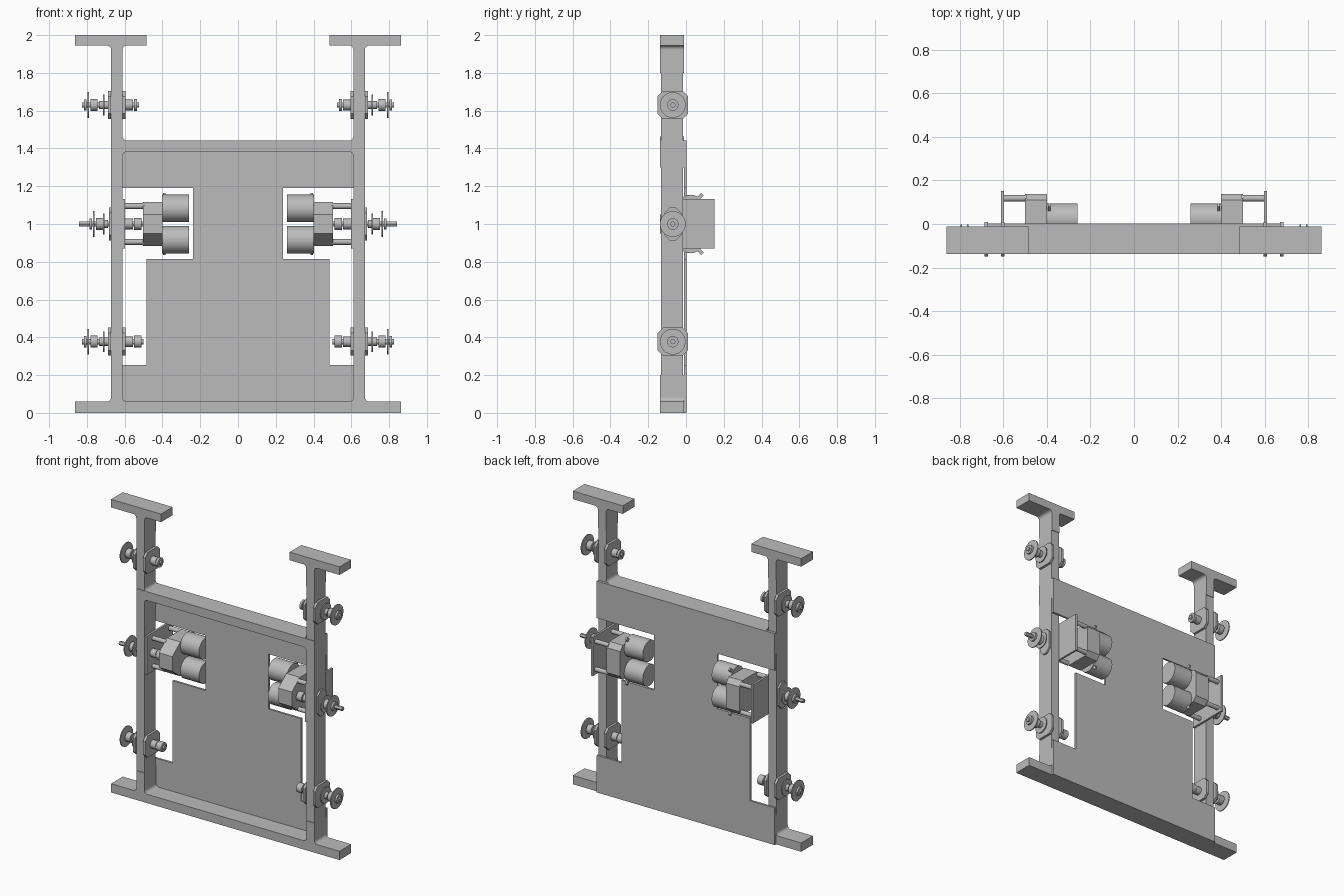
import bpy, bmesh, math
from mathutils import Matrix, Vector

if "Cube" in bpy.data.objects:
    bpy.data.objects.remove(bpy.data.objects["Cube"])

metal = bpy.data.materials.new("brushed_grey")
metal.use_nodes = True
GREY = (0.5, 0.5, 0.5, 1)
metal.diffuse_color = GREY
metal.node_tree.nodes["Principled BSDF"].inputs["Base Color"].default_value = GREY

AXLE_Y = -0.07
FRONT, BACK = -0.137, -0.011


def finish(name, bm, smooth=False):
    bmesh.ops.recalc_face_normals(bm, faces=bm.faces)
    mesh = bpy.data.meshes.new(name)
    bm.to_mesh(mesh)
    bm.free()
    mesh.materials.append(metal)
    ob = bpy.data.objects.new(name, mesh)
    bpy.context.collection.objects.link(ob)
    if smooth:
        bpy.ops.object.select_all(action='DESELECT')
        ob.select_set(True)
        bpy.context.view_layer.objects.active = ob
        bpy.ops.object.shade_smooth_by_angle(angle=math.radians(35))
    return ob


def prism(bm, pts, a, b, axis):
    """Extrude a profile: axis 'y' takes (x, z) points, axis 'x' takes (y, z)."""
    put = (lambda p, d: (p[0], d, p[1])) if axis == 'y' else (lambda p, d: (d, p[0], p[1]))
    face = bm.faces.new([bm.verts.new(put(p, a)) for p in pts])
    move = Vector(put((0, 0), b - a))
    ext = bmesh.ops.extrude_face_region(bm, geom=[face])
    bmesh.ops.translate(bm, vec=move, verts=[v for v in ext['geom'] if isinstance(v, bmesh.types.BMVert)])


def box(bm, x, y, z):
    prism(bm, [(x[0], z[0]), (x[1], z[0]), (x[1], z[1]), (x[0], z[1])], y[0], y[1], 'y')


def rod(bm, x0, x1, r, y, z, seg=28):
    mat = Matrix.Translation(((x0 + x1) / 2, y, z)) @ Matrix.Rotation(math.pi / 2, 4, 'Y')
    bmesh.ops.create_cone(bm, cap_ends=True, segments=seg, radius1=r, radius2=r,
                          depth=abs(x1 - x0), matrix=mat)


def fillet(bm, x, z, sx, sz, r=0.022):
    """Concave corner filler at (x, z), opening towards (sx, sz)."""
    arc = [(x + sx * r * (1 - math.sin(t)), z + sz * r * (1 - math.cos(t)))
           for t in (i * math.pi / 12 for i in range(7))]
    prism(bm, [(x, z)] + arc, FRONT, BACK, 'y')


def chamfered(hy, hz, c, y, z):
    """Rectangle profile with cut corners."""
    return [(y + sy * (hy - dy), z + sz * (hz - dz)) for sy, sz, dy, dz in (
        (1, 1, 0, c), (1, 1, c, 0), (-1, 1, c, 0), (-1, 1, 0, c),
        (-1, -1, 0, c), (-1, -1, c, 0), (1, -1, c, 0), (1, -1, 0, c))]


# Cross members
bm = bmesh.new()
box(bm, (-0.862, 0.862), (FRONT, BACK), (0, 0.06))
finish("bottom_bar", bm)
bm = bmesh.new()
box(bm, (-0.611, 0.611), (FRONT, BACK), (1.382, 1.442))
finish("upper_cross_bar", bm)

# Back panel with open side notches
half = [(0.672, 0), (0.672, 0.253), (0.485, 0.253), (0.485, 0.815), (0.238, 0.815),
        (0.238, 1.19), (0.672, 1.19), (0.672, 1.442)]
bm = bmesh.new()
prism(bm, half + [(-x, z) for x, z in reversed(half)], BACK, 0.003, 'y')
finish("back_panel", bm)

for s, side in ((1, "left"), (-1, "right")):
    # Side rail, with slightly deeper joint pieces
    bm = bmesh.new()
    box(bm, (s * 0.611, s * 0.672), (FRONT + 0.004, BACK - 0.004), (0.2, 1.8))
    for z in ((0.06, 0.2), (1.3, 1.442), (1.8, 1.945)):
        box(bm, (s * 0.611, s * 0.672), (FRONT, BACK), z)
    finish(side + "_rail", bm)
    bm = bmesh.new()
    box(bm, (s * 0.485, s * 0.862), (FRONT, BACK), (1.945, 2))
    finish(side + "_top_cap", bm)
    bm = bmesh.new()
    for z, sz in ((0.06, 1), (1.382, -1), (1.442, 1), (1.945, -1)):
        fillet(bm, s * 0.611, z, -s, sz)
    for z, sz in ((0.06, 1), (1.945, -1)):
        fillet(bm, s * 0.672, z, s, sz)
    finish(side + "_corner_fillets", bm, True)

    # Wheel axles: upper, lower and driven
    for level, z, inner in (("upper", 1.63, 0.525), ("lower", 0.377, 0.5), ("drive", 1.0, 0.5)):
        drive = level == "drive"
        d = -0.03 if drive else 0
        bm = bmesh.new()
        rod(bm, s * inner, s * (0.842 if drive else 0.825), 0.014, AXLE_Y, z, 6 if drive else 20)
        rod(bm, s * (0.79 + d), s * (0.797 + d), 0.068, AXLE_Y, z, 40)
        rod(bm, s * (0.745 + d), s * (0.782 + d), 0.032, AXLE_Y, z)
        rod(bm, s * (0.802 + d), s * (0.815 + d), 0.03, AXLE_Y, z)
        rod(bm, s * 0.708, s * 0.715, 0.055, AXLE_Y, z)
        rod(bm, s * 0.688, s * 0.735, 0.022, AXLE_Y, z)
        rod(bm, s * (inner + 0.01), s * 0.55, 0.032, AXLE_Y, z)
        rod(bm, s * 0.556, s * 0.597, 0.028, AXLE_Y, z)
        finish(f"{side}_{level}_wheel", bm, True)

        # Bearing blocks clamping the rail
        bm = bmesh.new()
        if drive:
            prism(bm, chamfered(0.045, 0.088, 0.03, AXLE_Y, z), s * 0.672, s * 0.684, 'x')
        else:
            for a, b in ((0.672, 0.688), (0.595, 0.611)):
                prism(bm, chamfered(0.08, 0.074, 0.028, AXLE_Y, z), s * a, s * b, 'x')
        finish(f"{side}_{level}_bearing", bm)

    # Motor mounting plate and standoffs
    bm = bmesh.new()
    box(bm, (s * 0.597, s * 0.611), (-0.13, 0.151), (0.87, 1.133))
    finish(side + "_motor_plate", bm)
    bm = bmesh.new()
    for y in (0.118, -0.06):
        for z in (0.905, 1.095):
            rod(bm, s * 0.495, s * 0.6, 0.015, y, z, 16)
    finish(side + "_standoffs", bm, True)

    # Gearbox tapering towards the axle
    profile = [(0.138, 0.085), (0.11, 0.117), (-0.05, 0.117), (FRONT, 0.05)]
    bm = bmesh.new()
    prism(bm, [(y, 1 + z) for y, z in profile] + [(y, 1 - z) for y, z in reversed(profile)],
          s * 0.4, s * 0.502, 'x')
    finish(side + "_gearbox", bm)

    # Twin motors with terminal tabs
    for t, place in ((1, "upper"), (-1, "lower")):
        bm = bmesh.new()
        rod(bm, s * 0.26, s * 0.402, 0.072, 0.023, 1 + t * 0.083, 40)
        finish(f"{side}_{place}_motor", bm, True)
        bm = bmesh.new()
        turn = Matrix.Translation((s * 0.39, 0.075, 1 + t * 0.145)) @ Matrix.Rotation(t * math.pi / 4, 4, 'X')
        bmesh.ops.create_cube(bm, size=1, matrix=turn @ Matrix.Diagonal((0.012, 0.035, 0.02, 1)))
        finish(f"{side}_{place}_motor_terminal", bm)
